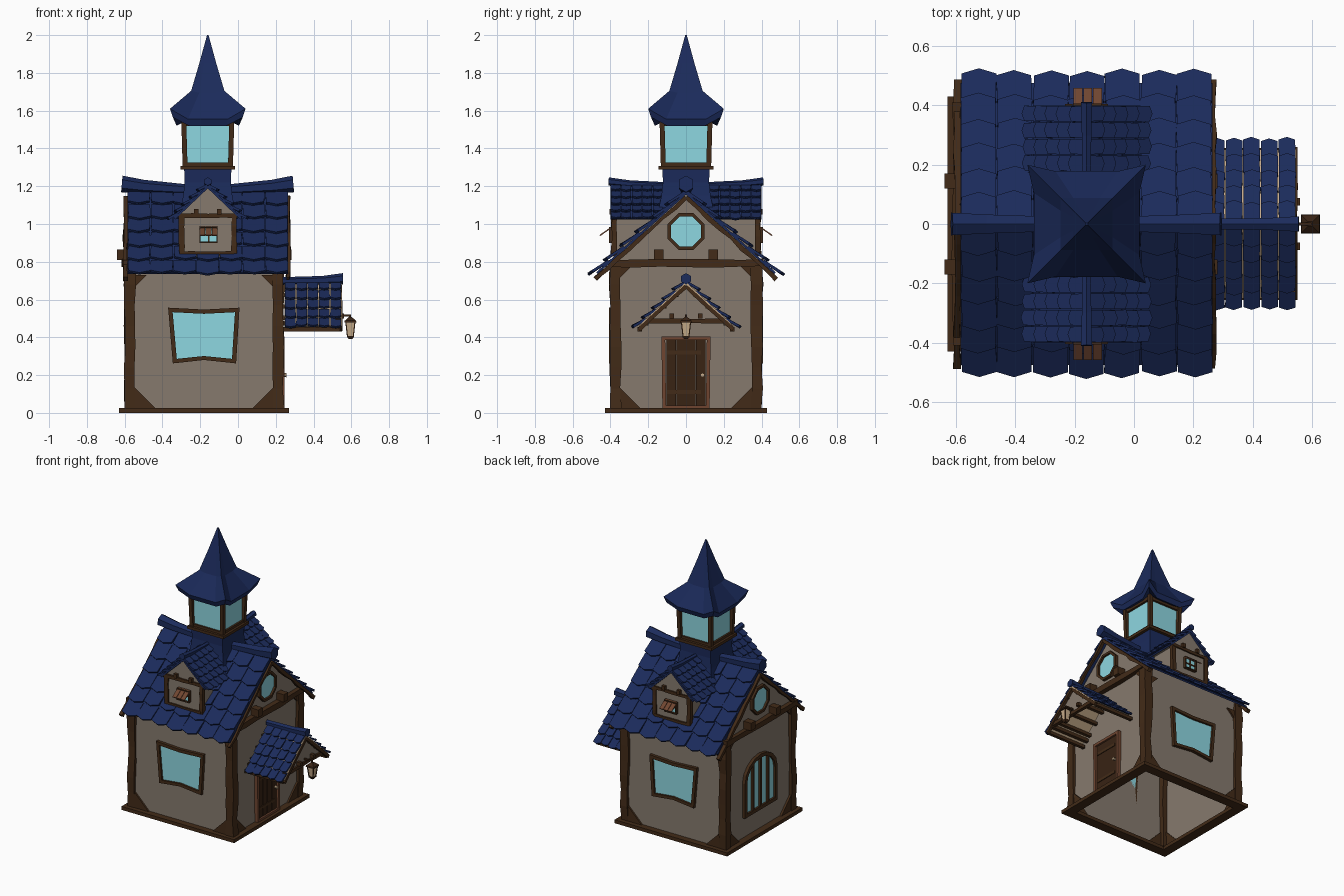
import bpy, bmesh, random
from math import pi, cos, sin
from mathutils import Vector

if "Cube" in bpy.data.objects:
    bpy.data.objects.remove(bpy.data.objects["Cube"])
random.seed(4)

def mat(name, c):
    m = bpy.data.materials.new(name)
    m.diffuse_color = (*c, 1)
    m.use_nodes = True
    m.node_tree.nodes["Principled BSDF"].inputs["Base Color"].default_value = m.diffuse_color
    return m
BLUE = mat("navy_tile", (.011, .024, .105))
WOOD = mat("timber", (.055, .024, .009))
DARK = mat("door_wood", (.04, .017, .007))
RED = mat("red_wood", (.16, .06, .03))
WALL = mat("plaster", (.24, .195, .155))
GLASS = mat("glass", (.27, .68, .75))
CREAM = mat("cream", (.58, .42, .26))
CX = -.16                      # tower and dormer centre line

def finish(name, bm, m):
    bmesh.ops.recalc_face_normals(bm, faces=bm.faces)
    me = bpy.data.meshes.new(name)
    bm.to_mesh(me)
    bm.free()
    me.materials.append(m)
    ob = bpy.data.objects.new(name, me)
    bpy.context.collection.objects.link(ob)
    return ob

def loft(bm, rings, caps=True):
    vs = [[bm.verts.new(p) for p in r] for r in rings]
    n = len(vs[0])
    for a, b in zip(vs, vs[1:]):
        for i in range(n):
            bm.faces.new((a[i], a[(i+1) % n], b[(i+1) % n], b[i]))
    if caps:
        bm.faces.new(vs[0])
        bm.faces.new(vs[-1])
    return vs

def place(axis, p, t):
    return {'x': (t, p[0], p[1]), 'y': (p[0], t, p[1]), 'z': (p[0], p[1], t)}[axis]

def prism(name, pts, axis, a, b, m, caps=True):
    bm = bmesh.new()
    loft(bm, [[place(axis, p, t) for p in pts] for t in (a, b)], caps)
    return finish(name, bm, m)

def box(name, x0, x1, y0, y1, z0, z1, m):
    return prism(name, [(x0, y0), (x1, y0), (x1, y1), (x0, y1)], 'z', z0, z1, m)

def frame(name, pts, w, axis, a, b, m):
    # closed border of width w following an outline
    lo = [min(p[i] for p in pts) for i in (0, 1)]
    hi = [max(p[i] for p in pts) for i in (0, 1)]
    c = [(l+h)/2 for l, h in zip(lo, hi)]
    k = [1 - 2*w/(h-l) for l, h in zip(lo, hi)]
    inner = [tuple(c[i] + (p[i]-c[i])*k[i] for i in (0, 1)) for p in pts]
    bm = bmesh.new()
    rings = [[place(axis, p, t) for p in q] for q, t in ((pts, a), (pts, b), (inner, b), (inner, a))]
    loft(bm, rings + rings[:1], False)
    bmesh.ops.remove_doubles(bm, verts=bm.verts, dist=1e-5)
    finish(name, bm, m)
    return inner

def window(name, pts, w, axis, wall, s, m=WOOD):
    inner = frame(name + "_frame", pts, w, axis, wall, wall + s*.022, m)
    prism(name + "_glass", inner, axis, wall, wall + s*.008, GLASS)

def sweep(name, path, n, m, j=0):
    # n-sided bar along a list of (x, y, z, radius)
    P = [Vector(p[:3]) for p in path]
    d = (P[-1]-P[0]).normalized()
    side = d.cross(Vector((1, 0, 0) if abs(d.z) > .9 else (0, 0, 1))).normalized()
    up = side.cross(d)
    bm = bmesh.new()
    rings = []
    for p, q in zip(P, path):
        off = side*random.uniform(-j, j) + up*random.uniform(-j, j)
        rings.append([p + off + q[3]/cos(pi/n)*(side*cos(2*pi*(i+.5)/n) + up*sin(2*pi*(i+.5)/n)) for i in range(n)])
    loft(bm, rings)
    return finish(name, bm, m)

def beam(name, a, b, r, m=WOOD, segs=1, j=0):
    a, b = Vector(a), Vector(b)
    return sweep(name, [(*a.lerp(b, i/segs), r + random.uniform(-j, j)) for i in range(segs+1)], 4, m, j)

def tiles(name, o, U, V, lu, lv, cols, rows, m=BLUE, under=BLUE):
    # sloped slab with overlapping pointed shingles
    o, U, V = Vector(o), Vector(U).normalized(), Vector(V).normalized()
    N = U.cross(V)
    if N.z < 0:
        N = -N
    at = lambda u, v, n: o + U*u + V*v + N*n
    bm = bmesh.new()
    quad = [(-lu/2, 0), (lu/2, 0), (lu/2, lv-.02), (-lu/2, lv-.02)]
    loft(bm, [[at(u, v, n) for u, v in quad] for n in (-.012, 0)])
    finish(name + "_deck", bm, under)
    bm = bmesh.new()
    w, h = lu/cols, lv/rows
    for r in range(rows):
        for c in range(cols):
            u0, u1 = -lu/2 + c*w + .002, -lu/2 + (c+1)*w - .002
            v0, v1 = r*h, (r+1)*h + .14*h + random.uniform(-.06, .06)*h
            sh = random.uniform(-.03, .03)*w
            ch, lift = .17*w, .016 + random.uniform(0, .005)
            out = [(u0, v0), (u1, v0), (u1+sh, v1-ch), ((u0+u1)/2+sh, v1), (u0+sh, v1-ch)]
            tilt = lambda v: lift*(v-v0)/(v1-v0)
            loft(bm, [[at(u, v, tilt(v)+n) for u, v in out] for n in (-.006, .008)])
    finish(name, bm, m)

# House shell, open underneath, on a timber sill
X0, X1, Y = -.58, .222, .385
sill = [(-.63, -.43), (.27, -.43), (.27, .43), (-.63, .43)]
frame("base_sill", sill, .07, 'z', 0, .025, WOOD)
bm = bmesh.new()
prof = [(-Y, .01), (-Y, .82), (0, 1.16), (Y, .82), (Y, .01)]
ends = [[bm.verts.new((x, y, z)) for y, z in prof] for x in (X0, X1)]
for e in ends:
    bm.faces.new(e)
for i in (0, 3):
    bm.faces.new((ends[0][i], ends[0][i+1], ends[1][i+1], ends[1][i]))
finish("house_walls", bm, WALL)

# Corner posts and diagonal braces
for s in (-1, 1):
    for x, d in ((X0+.007, 1), (X1-.01, -1)):
        beam("corner_post", (x, s*.375, .02), (x, s*.375, .79), .029, WOOD, 7, .004)
        for z, dz, k in ((.02, 1, .12), (.73, -1, .07)):
            xi = x + d*.02
            prism("wall_brace", [(xi, z), (xi + d*k, z), (xi, z + dz*k)], 'y', s*(Y-.01), s*(Y+.012), WOOD)
            z2 = z if z < .1 else .78
            prism("gable_brace", [(s*.355, z2), (s*(.355-k), z2), (s*.355, z2+dz*k)], 'x', x, x - d*.022, WOOD)
    # Side windows with flared tops
    w = [(-.345, .262), (CX-.02, .28), (-.01, .262), (.008, .557), (CX-.02, .547), (-.37, .557)]
    window("side_window", w, .024, 'y', s*Y, s)

# Gable ends: tie beam, joist ends, octagon window, barge boards
for x, s in ((X0, -1), (X1, 1)):
    beam("tie_beam", (x+s*.012, -.41, .793), (x+s*.012, .41, .793), .02, WOOD, 6, .003)
    octagon = [(.105*cos(pi/8+i*pi/4), .96+.105*sin(pi/8+i*pi/4)) for i in range(8)]
    window("octagon_window", octagon, .017, 'x', x, s)
    for t in (-1, 1):
        box("joist_end", x, x+s*.06, t*.145-.025, t*.145+.025, .81, .865, WOOD)
        xb = x + s*(.043 if s > 0 else .015)
        beam("barge_board", (xb, 0, 1.14), (xb, t*.48, .708), .011, WOOD, 8, .003)

# Arched window with mullions on the left wall
arch = [(-.185, .17), (.185, .17)] + [(.185*cos(i*pi/8), .42+.15*sin(i*pi/8)) for i in range(9)]
window("arched_window", arch, .025, 'x', X0, -1)
for y, top in ((-.085, .53), (0, .56), (.085, .53)):
    beam("arched_window_bar", (X0-.012, y, .18), (X0-.012, y, top), .01)

# Door
door = [(-.125, .02), (.125, .02), (.13, .405), (-.13, .405)]
opening = frame("door_frame", door, .02, 'x', X1, X1+.025, RED)
for i in range(4):
    y = -.104 + i*.052
    box("door_plank", X1, X1+.012, y+.001, y+.051, .025, .385, DARK)
for z in (.1, .31):
    box("door_hinge", X1, X1+.017, -.1, .08, z, z+.02, WOOD)
sweep("door_knob", [(X1+.01, .088, .2, .008), (X1+.035, .088, .2, .01)], 6, CREAM)

# Main roof and ridge caps with upturned ends
for s in (-1, 1):
    tiles("main_roof", (CX, 0, 1.172), (1, 0, 0), (0, s*.5, -.45), .85, .66, 7, 6)
sweep("ridge_cap_left", [(-.615, 0, 1.212, .038), (-.5, 0, 1.197, .032), (-.25, 0, 1.18, .024)], 6, BLUE)
sweep("ridge_cap_right", [(.293, 0, 1.212, .038), (.18, 0, 1.197, .032), (-.07, 0, 1.18, .024)], 6, BLUE)

# Dormers front and back
for s in (-1, 1):
    f = s*.385
    prism("dormer_cheeks", [(f, .82), (f, 1.06), (s*.12, 1.06)], 'x', CX-.14, CX+.14, WALL)
    prism("dormer_gable", [(CX-.16, 1.04), (CX+.16, 1.04), (CX, 1.195)], 'y', f, s*.05, WALL)
    for t in (-1, 1):
        beam("dormer_post", (CX+t*.138, f-s*.005, .83), (CX+t*.138, f-s*.005, 1.04), .014, WOOD, 4, .002)
        box("dormer_joist", CX+t*.06-.012, CX+t*.06+.012, f, f+s*.02, 1.05, 1.08, WOOD)
        tiles("dormer_roof", (CX, s*.205, 1.205), (0, 1, 0), (t*.2, 0, -.19), .39, .27, 7, 5)
    for z, h in ((.845, .14), (1.043, .155)):
        beam("dormer_rail", (CX-h, f, z), (CX+h, f, z), .011, WOOD, 4, .002)
    pane = [(-.205, .9), (-.108, .9), (-.108, .985), (-.205, .985)]
    window("dormer_window", pane, .007, 'y', f, s)
    beam("dormer_bar_upright", (-.156, f+s*.01, .9), (-.156, f+s*.01, .985), .004)
    beam("dormer_bar_cross", (-.205, f+s*.01, .942), (-.108, f+s*.01, .942), .004)
    slat = [(s*.39, .98), (s*.455, .936), (s*.458, .942), (s*.393, .987)]
    for i in range(3):
        prism("shutter_slat", slat, 'x', -.204+i*.033, -.174+i*.033, RED)
    sweep("dormer_ridge", [(CX, s*.41, 1.225, .019), (CX, s*.3, 1.213, .016), (CX, s*.1, 1.205, .014)], 6, BLUE)

# Tower: tiled shaft, plate, glazed lantern room
sq = lambda h: [(CX-h, -h), (CX+h, -h), (CX+h, h), (CX-h, h)]
bm = bmesh.new()
loft(bm, [[(x, y, z) for x, y in sq(h)] for h, z in ((.15, 1.05), (.13, 1.15), (.122, 1.22), (.125, 1.29))])
finish("tower_shaft", bm, BLUE)
prism("tower_plate", sq(.145), 'z', 1.288, 1.308, WOOD)
prism("tower_glass", sq(.115), 'z', 1.308, 1.55, GLASS)
for x, y in sq(.12):
    beam("tower_post", (x, y, 1.3), (x + (x-CX)*.06, y*1.06, 1.55), .013)
frame("tower_sill", sq(.128), .02, 'z', 1.305, 1.325, WOOD)
frame("tower_lintel", sq(.13), .02, 'z', 1.52, 1.55, WOOD)

# Spire: upswept corners, drooping sides, thin tip
def spire_ring(c, cz, a, d, z):
    base = [(c, c, cz), (a, d, z), (-a, d, z)]
    out = []
    for k in range(4):
        for x, y, h in base:
            for _ in range(k):
                x, y = -y, x
            out.append((CX+x, y, h))
    return out
bm = bmesh.new()
loft(bm, [spire_ring(*r) for r in (
    (.125, 1.55, .06, .125, 1.54), (.185, 1.565, .1, .165, 1.52), (.2, 1.61, .105, .178, 1.555),
    (.088, 1.705, .045, .088, 1.695), (.045, 1.85, .022, .045, 1.85), (.004, 2, .002, .004, 2))])
finish("spire", bm, BLUE)

# Porch: roof, planked soffit, gable board, beams
for s in (-1, 1):
    tiles("porch_roof", (.397, 0, .693), (1, 0, 0), (0, s*.27, -.25), .3, .362, 5, 5, BLUE, CREAM)
    for i in range(4):
        y, z = s*(.05+i*.065), .67-.926*(.05+i*.065)
        beam("soffit_batten", (.23, y, z), (.54, y, z), .011)
    beam("porch_barge", (.54, 0, .67), (.54, s*.25, .44), .01, WOOD, 4, .002)
    box("porch_joist", .5, .56, s*.075-.012, s*.075+.012, .5, .525, WOOD)
    beam("porch_bracket", (.23, s*.21, .475), (.54, s*.21, .475), .012)
prism("porch_gable", [(-.21, .48), (.21, .48), (0, .675)], 'x', .515, .53, WALL)
beam("porch_beam", (.53, -.23, .487), (.53, .23, .487), .012, WOOD, 5, .002)
sweep("porch_ridge", [(.235, 0, .698, .018), (.45, 0, .702, .02), (.556, 0, .71, .026)], 6, BLUE)

# Hanging lantern
beam("lantern_arm", (.53, 0, .515), (.597, 0, .515), .005, DARK)
beam("lantern_hook", (.593, 0, .5), (.593, 0, .52), .005, DARK)
sweep("lantern_glass", [(.595, 0, .405, .015), (.595, 0, .48, .024)], 4, CREAM)
sweep("lantern_cap", [(.595, 0, .478, .032), (.595, 0, .488, .03), (.595, 0, .507, .008)], 4, DARK)
sweep("lantern_foot", [(.595, 0, .39, .01), (.595, 0, .408, .019)], 4, DARK)
for a in (-1, 1):
    for b in (-1, 1):
        beam("lantern_rib", (.595+a*.015, b*.015, .4), (.595+a*.024, b*.024, .482), .003, DARK)
